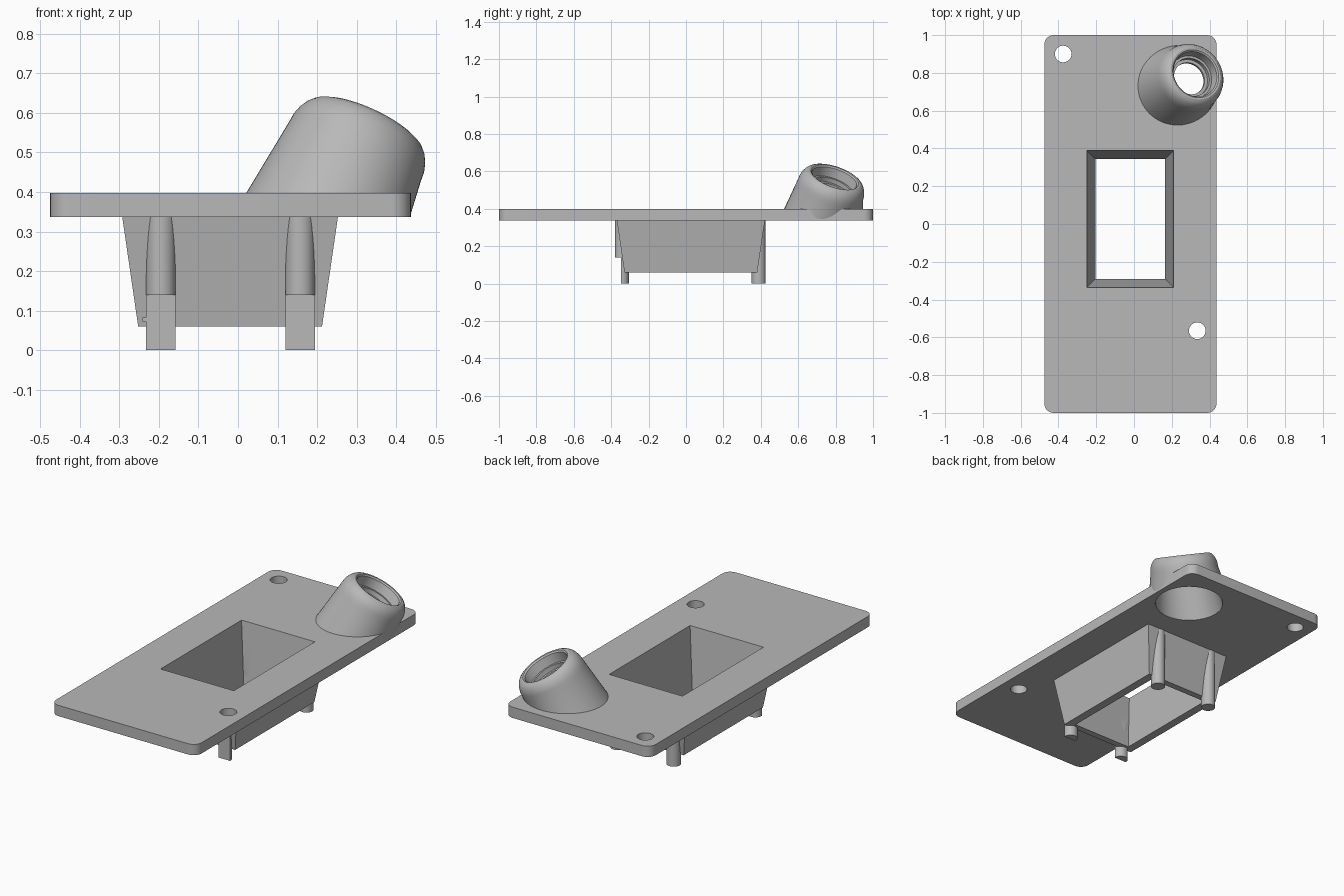
import bpy, bmesh, math
from mathutils import Vector

cube = bpy.data.objects.get("Cube")
if cube:
    bpy.data.objects.remove(cube, do_unlink=True)

grey = bpy.data.materials.new("plain_grey")
grey.use_nodes = True
grey.diffuse_color = (0.48, 0.48, 0.48, 1)
grey.node_tree.nodes["Principled BSDF"].inputs["Base Color"].default_value = (0.48, 0.48, 0.48, 1)


def make(name, bm):
    bmesh.ops.recalc_face_normals(bm, faces=bm.faces)
    mesh = bpy.data.meshes.new(name)
    bm.to_mesh(mesh)
    bm.free()
    mesh.materials.append(grey)
    ob = bpy.data.objects.new(name, mesh)
    bpy.context.collection.objects.link(ob)
    return ob


def box(name, lo, hi, corner=0):
    bm = bmesh.new()
    bmesh.ops.create_cube(bm, size=1)
    for v in bm.verts:
        v.co = Vector([(a + b) / 2 + c * (b - a) for a, b, c in zip(lo, hi, v.co)])
    if corner:
        upright = [e for e in bm.edges if abs(e.verts[0].co.z - e.verts[1].co.z) > 0.01]
        bmesh.ops.bevel(bm, geom=upright, offset=corner, segments=8, affect='EDGES', profile=0.5)
    return make(name, bm)


def cylinder(name, x, y, r, z0, z1, sides=48):
    bm = bmesh.new()
    bmesh.ops.create_cone(bm, cap_ends=True, segments=sides, radius1=r, radius2=r, depth=z1 - z0)
    bmesh.ops.translate(bm, vec=(x, y, (z0 + z1) / 2), verts=bm.verts)
    return make(name, bm)


def frustum(name, centre, bottom, top, z0, z1):
    """Four-sided tapered block; bottom and top are half sizes."""
    bm = bmesh.new()
    bmesh.ops.create_cube(bm, size=2)
    for v in bm.verts:
        half, z = (top, z1) if v.co.z > 0 else (bottom, z0)
        v.co = (centre[0] + v.co.x * half[0], centre[1] + v.co.y * half[1], z)
    return make(name, bm)


def cut(ob, *cutters):
    bpy.context.view_layer.objects.active = ob
    for c in cutters:
        c.hide_render = True
        mod = ob.modifiers.new("cut", 'BOOLEAN')
        mod.operation = 'DIFFERENCE'
        mod.solver = 'EXACT'
        mod.object = c
        bpy.ops.object.modifier_apply(modifier=mod.name)


def smooth(ob):
    bpy.ops.object.select_all(action='DESELECT')
    ob.select_set(True)
    bpy.context.view_layer.objects.active = ob
    bpy.ops.object.shade_smooth_by_angle(angle=math.radians(30))


BOTTOM, TOP = 0.337, 0.398
MID = (-0.02, 0.026)

# Cutters: tapered opening, screw holes, socket hole, front relief
opening = frustum("opening_cutter", MID, (0.183, 0.316), (0.232, 0.365), 0.045, 0.413)
screws = [cylinder("screw_cutter", x, y, 0.044, 0.3, 0.45) for x, y in ((-0.375, 0.9), (0.335, -0.565))]
socket_hole = cylinder("socket_cutter", 0.23, 0.735, 0.185, 0.3, 0.45, 64)
relief = box("relief_cutter", (-0.4, -0.5, -0.1), (0.4, -0.348, 0.14))
cutters = [opening, *screws, socket_hole, relief]

# Flat plate with rounded corners
plate = box("plate", (-0.475, -1, BOTTOM), (0.437, 1, TOP), 0.05)
cut(plate, opening, *screws, socket_hole)
smooth(plate)

# Tapered well under the opening
well = frustum("well", MID, (0.2325, 0.355), (0.279, 0.402), 0.06, 0.38)
cut(well, opening)

# Four posts merged into the well walls, the front pair flattened low down
for side, x in (("right", -0.195), ("left", 0.157)):
    for end, y in (("front", -0.343), ("back", 0.388)):
        post = cylinder(f"{end}_{side}_post", x, y, 0.0375, 0, 0.36)
        cut(post, opening)
        if end == "front":
            cut(post, relief)
        smooth(post)
box("post_hook", (-0.242, -0.348, 0.073), (-0.2, -0.335, 0.083))

# Tilted socket: upright base circle lofted to a tilted, rounded, stepped collar
AXIS = Vector((0.40, 0.30, 0.866)).normalized()
HUB = Vector((0.295, 0.772, 0.50))
TURN = Vector((0, 0, 1)).rotation_difference(AXIS)
SIDES = 64


def ring(bm, centre, r, tilted):
    out = []
    for i in range(SIDES):
        a = 2 * math.pi * i / SIDES
        p = Vector((r * math.cos(a), r * math.sin(a), 0))
        out.append(bm.verts.new(Vector(centre) + (TURN @ p if tilted else p)))
    return out


bm = bmesh.new()
collar = [(0, 0.183), (0.025, 0.181), (0.045, 0.175), (0.062, 0.166), (0.074, 0.155),
          (0.08, 0.143), (0.079, 0.133), (0.072, 0.125), (0.02, 0.118), (0.02, 0.105),
          (-0.005, 0.105), (-0.005, 0.088), (-0.02, 0.088), (-0.02, 0.15)]
rings = [ring(bm, (0.21, 0.72, BOTTOM + 0.001), 0.225, False)]
rings += [ring(bm, HUB + AXIS * s, r, True) for s, r in collar]
rings.append(ring(bm, (0.225, 0.73, BOTTOM + 0.001), 0.18, False))
for a, b in zip(rings, rings[1:] + rings[:1]):
    for i in range(SIDES):
        j = (i + 1) % SIDES
        bm.faces.new((a[i], a[j], b[j], b[i]))
smooth(make("tilted_socket", bm))

for c in cutters:
    bpy.data.objects.remove(c, do_unlink=True)
